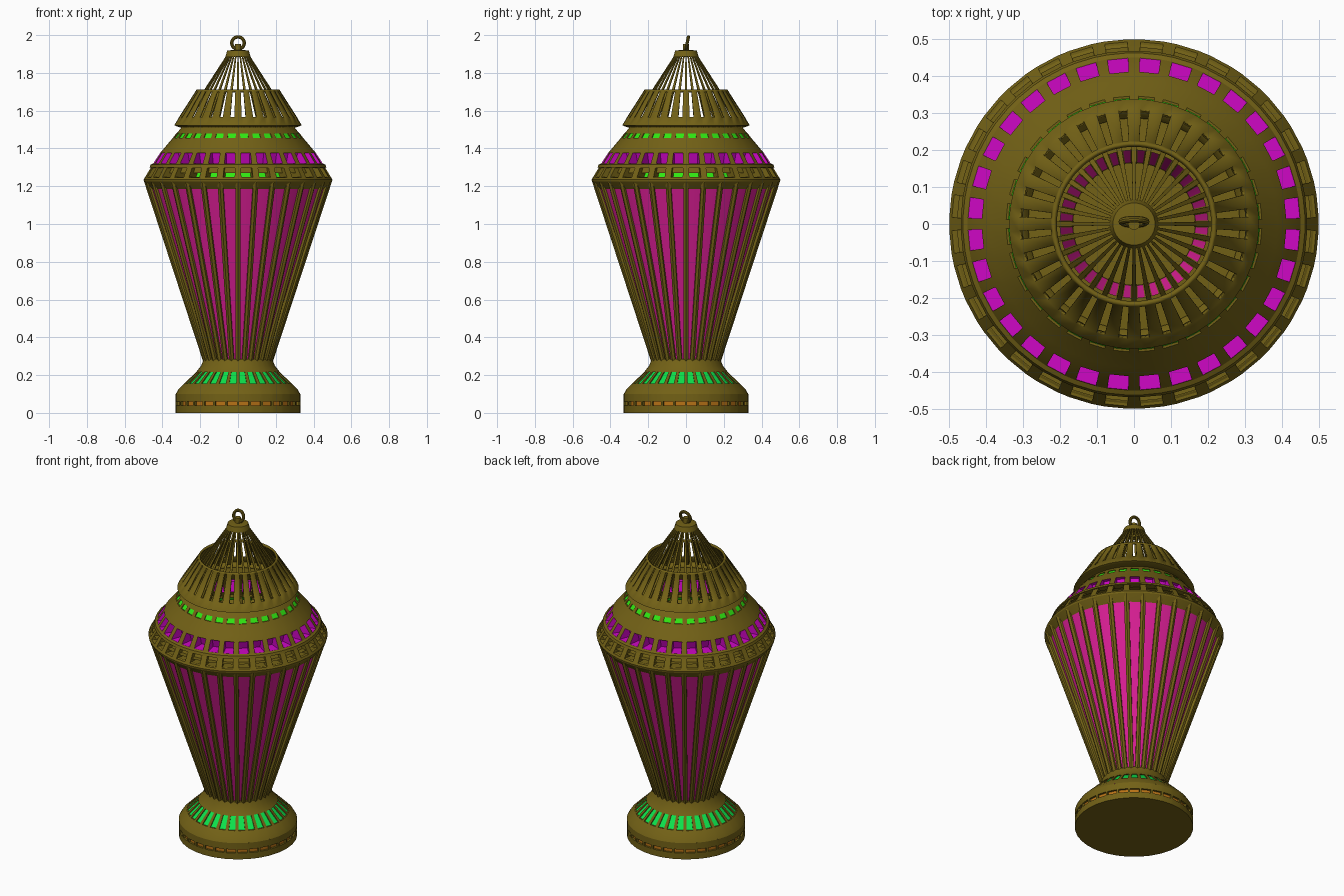
import bpy, bmesh, math
from mathutils import Vector, Matrix

if "Cube" in bpy.data.objects:
    bpy.data.objects.remove(bpy.data.objects["Cube"])

N = 32                      # repeats around the lantern
STEP = 2 * math.pi / N


def material(name, rgb):
    m = bpy.data.materials.new(name)
    m.diffuse_color = (*rgb, 1)
    m.use_nodes = True
    m.node_tree.nodes["Principled BSDF"].inputs["Base Color"].default_value = m.diffuse_color
    return m


BRASS = material("olive brass", (0.17, 0.12, 0.008))
PINK = material("pink glass", (0.70, 0.013, 0.30))
MAGENTA = material("magenta glass", (0.62, 0.002, 0.56))
GREEN = material("lime glass", (0.03, 0.80, 0.006))
EMERALD = material("emerald glass", (0.004, 0.75, 0.07))
ORANGE = material("orange glass", (0.48, 0.17, 0.008))


def finish(name, bm, mats):
    mesh = bpy.data.meshes.new(name)
    bm.to_mesh(mesh)
    bm.free()
    for m in mats:
        mesh.materials.append(m)
    ob = bpy.data.objects.new(name, mesh)
    bpy.context.collection.objects.link(ob)
    return ob


def lathe(name, profile, mats=(BRASS,), frac=0.6, pockets=None, holes=(), cap=False):
    """Turned shell with alternating bar and window columns.
    pockets: row -> (low depth, high depth, wall material, back material)."""
    pockets = pockets or {}
    bm = bmesh.new()
    angles = []
    for k in range(N):
        mid = (k + 0.5) * STEP
        angles += [mid - frac * STEP / 2, mid + frac * STEP / 2]
    rings = [[bm.verts.new((r * math.cos(a), r * math.sin(a), z)) for a in angles]
             for r, z in profile]
    count = len(angles)
    cells = {}
    for i in range(len(rings) - 1):
        for j in range(count):
            window = j % 2 == 0
            if window and i in holes:
                continue
            k = (j + 1) % count
            f = bm.faces.new((rings[i][j], rings[i][k], rings[i + 1][k], rings[i + 1][j]))
            if window and i in pockets:
                cells.setdefault(i, []).append(f)
    if cap:
        bm.faces.new(list(reversed(rings[0])))
    # sink the windows into the shell
    for i, faces in cells.items():
        low, high, wall, back = pockets[i]
        mid_z = (profile[i][1] + profile[i + 1][1]) / 2
        for f in bmesh.ops.extrude_discrete_faces(bm, faces=faces)["faces"]:
            f.material_index = back
            for e in f.edges:
                for side in e.link_faces:
                    if side is not f:
                        side.material_index = wall
            for v in f.verts:
                r = math.hypot(v.co.x, v.co.y)
                s = (r - (low if v.co.z < mid_z else high)) / r
                v.co.x *= s
                v.co.y *= s
    return finish(name, bm, mats)


def radial_bars(name, start, end, size0, size1, sides):
    """Tapered bars repeated around z; start and end are (radius, height)."""
    bm = bmesh.new()
    a, b = Vector((start[0], 0, start[1])), Vector((end[0], 0, end[1]))
    along = (b - a).normalized()
    out = Vector((0, 1, 0)).cross(along)
    for k in range(N):
        turn = Matrix.Rotation(k * STEP, 3, 'Z')
        loops = []
        for p, (w, d) in ((a, size0), (b, size1)):
            loop = []
            for s in range(sides):
                t = 2 * math.pi * (s + 0.5) / sides
                c = p + Vector((0, 1, 0)) * (w * math.cos(t)) + out * (d * math.sin(t))
                loop.append(bm.verts.new(turn @ c))
            loops.append(loop)
        for s in range(sides):
            n = (s + 1) % sides
            bm.faces.new((loops[0][s], loops[0][n], loops[1][n], loops[1][s]))
        bm.faces.new(loops[0][::-1])
        bm.faces.new(loops[1])
    bmesh.ops.recalc_face_normals(bm, faces=bm.faces)
    return finish(name, bm, (BRASS,))


# foot: drum with a row of shallow orange windows
lathe("foot_drum", [(0.33, 0), (0.33, 0.038), (0.33, 0.06), (0.33, 0.10)],
      (BRASS, ORANGE), 0.82, {1: (0.012, 0.012, 0, 1)}, cap=True)

# foot shoulder with tall emerald windows, rising to the neck
lathe("foot_shoulder", [(0.33, 0.10), (0.315, 0.125), (0.285, 0.155), (0.222, 0.216),
                        (0.195, 0.25), (0.182, 0.285), (0.165, 0.285)],
      (BRASS, EMERALD), 0.66, {2: (0.008, 0.008, 0, 1)})

# glass body and its ribs
lathe("body_glass", [(0.165, 0.28), (0.466, 1.19)], (PINK,))
radial_bars("body_ribs", (0.172, 0.275), (0.484, 1.232),
            (0.0145, 0.013), (0.016, 0.015), 6)

# upper dome with its window rows
lathe("dome", [(0.460, 1.18), (0.478, 1.20), (0.498, 1.225), (0.50, 1.235),
               (0.493, 1.247), (0.479, 1.27), (0.463, 1.297), (0.449, 1.32),
               (0.412, 1.377), (0.388, 1.405), (0.346, 1.455), (0.327, 1.48),
               (0.30, 1.508), (0.20, 1.515)],
      (BRASS, MAGENTA, GREEN), 0.64,
      {4: (0.07, 0.07, 0, 2), 5: (0.03, 0.03, 0, 0),
       7: (0.075, 0.022, 1, 1), 10: (0.006, 0.006, 0, 2)})

# thin raised bands between the window rows
for name, r, z in (("lower_rim_band", 0.463, 1.308), ("upper_rim_band", 0.492, 1.238)):
    lathe(name, [(r - 0.012, z - 0.012), (r + 0.006, z - 0.009),
                 (r, z + 0.006), (r - 0.012, z + 0.012)])

# slotted roof skirt
skirt = lathe("roof_skirt", [(0.29, 1.505), (0.338, 1.522), (0.312, 1.567),
                             (0.225, 1.703), (0.219, 1.713)], frac=0.36, holes=(2,))
thick = skirt.modifiers.new("thickness", 'SOLIDIFY')
thick.thickness = 0.012
thick.offset = -1

# roof slats running from the cap down inside the skirt
radial_bars("roof_slats", (0.292, 1.53), (0.05, 1.905),
            (0.013, 0.005), (0.0045, 0.004), 4)

# cap
lathe("roof_cap", [(0.03, 1.885), (0.066, 1.888), (0.057, 1.918), (0.02, 1.922), (0.001, 1.922)])

# hanging stud and ring
bpy.ops.mesh.primitive_cylinder_add(vertices=16, radius=0.016, depth=0.035,
                                    location=(0, 0, 1.936))
stud = bpy.context.object
stud.name = "hanging_stud"
stud.data.materials.append(BRASS)
bpy.ops.mesh.primitive_torus_add(major_segments=32, minor_segments=10, major_radius=0.033,
                                 minor_radius=0.009, location=(0, 0.006, 1.958),
                                 rotation=(math.radians(78), 0, 0))
ring = bpy.context.object
ring.name = "hanging_ring"
ring.data.materials.append(BRASS)

# smooth the round surfaces, keep the edges crisp
bpy.ops.object.select_all(action='SELECT')
bpy.ops.object.shade_smooth_by_angle(angle=math.radians(25))
